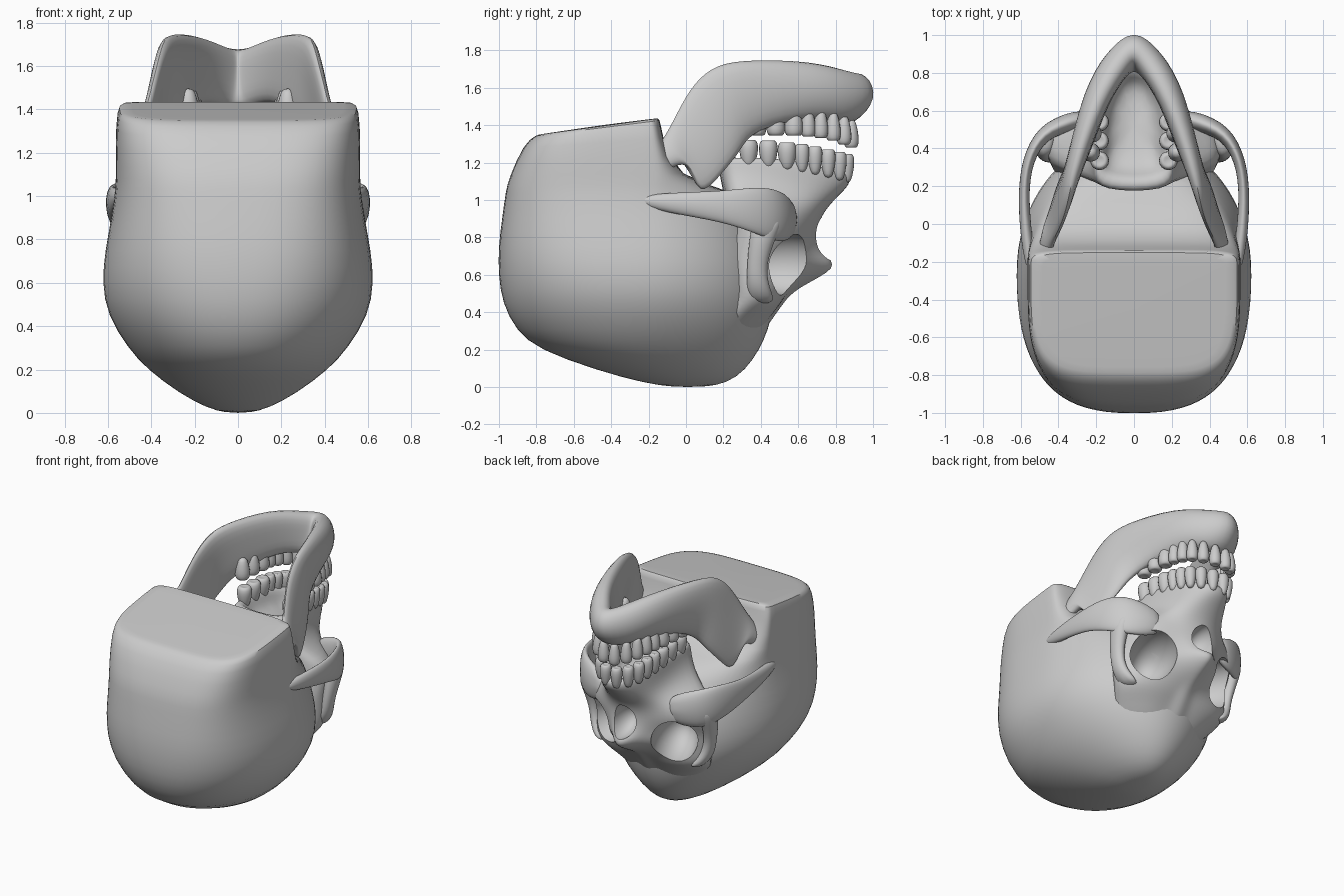
import bpy, bmesh, math
from mathutils import Vector

if "Cube" in bpy.data.objects:
    bpy.data.objects.remove(bpy.data.objects["Cube"])

UP = Vector((0, 0, 1))


def loft(name, groups, subdiv=2):
    """Skin closed rings of points into capped tubes, one tube per group."""
    bm = bmesh.new()
    for rings in groups:
        vs = [[bm.verts.new(p) for p in r] for r in rings]
        n = len(vs[0])
        for a, b in zip(vs, vs[1:]):
            for i in range(n):
                j = (i + 1) % n
                bm.faces.new((a[i], a[j], b[j], b[i]))
        bm.faces.new(vs[0])
        bm.faces.new(vs[-1])
    bmesh.ops.recalc_face_normals(bm, faces=bm.faces)
    me = bpy.data.meshes.new(name)
    bm.to_mesh(me)
    bm.free()
    ob = bpy.data.objects.new(name, me)
    bpy.context.collection.objects.link(ob)
    m = ob.modifiers.new("smooth", 'SUBSURF')
    m.levels = m.render_levels = subdiv
    return ob


def finish(ob, cutters=(), angle=40):
    """Cut, apply the modifiers and shade smooth."""
    for c in cutters:
        m = ob.modifiers.new("cut", 'BOOLEAN')
        m.operation, m.solver, m.object = 'DIFFERENCE', 'EXACT', c
    bpy.ops.object.select_all(action='DESELECT')
    ob.select_set(True)
    bpy.context.view_layer.objects.active = ob
    bpy.ops.object.convert(target='MESH')
    bpy.ops.object.shade_smooth_by_angle(angle=math.radians(angle))


def oval(c, a, b, n=8):
    return [Vector(c) + Vector(a) * math.cos(t) + Vector(b) * math.sin(t)
            for t in (2 * math.pi * i / n for i in range(n))]


def flip(rings):
    return [[Vector((-p[0], p[1], p[2])) for p in r] for r in rings]


def inward(path, i):
    """Horizontal unit vector across a path, pointing to the inside."""
    a, b = path[max(0, i - 1)], path[min(len(path) - 1, i + 1)]
    return Vector((b[1] - a[1], a[0] - b[0], 0)).normalized()


def ellipsoid(name, loc, size, turn=0):
    bpy.ops.mesh.primitive_uv_sphere_add(segments=32, ring_count=20, location=loc,
                                         rotation=(0, 0, turn))
    ob = bpy.context.object
    ob.name, ob.scale, ob.hide_render = name, size, True
    return ob


# Cutters for the eye sockets and the nose opening
cutters = [ellipsoid("socket_cutter", (s * 0.285, 0.54, 0.655), (0.15, 0.27, 0.165), -s * 0.35)
           for s in (1, -1)]
cutters.append(ellipsoid("nose_cutter", (0, 0.74, 0.79), (0.09, 0.17, 0.115)))

# Cranium: z, half width, back y, front y
levels = [(0, .05, -.07, .1), (.02, .14, -.22, .22), (.09, .27, -.48, .32), (.2, .42, -.79, .395),
          (.3, .51, -.91, .44), (.45, .605, -.985, .48), (.6, .63, -1.005, .48),
          (.75, .615, -1.005, .45), (.9, .585, -.985, .4), (1.05, .565, -.965, .3),
          (1.11, .565, -.95, -.06), (1.36, .565, -.87, -.13), (1.44, .55, -.8, -.14)]
rings = []
for z, w, yb, yf in levels:
    yc = -0.25 * min(1, z / 0.2)
    ring = []
    for i in range(40):
        t = 2 * math.pi * (i + 0.5) / 40
        c, s = math.cos(t), math.sin(t)
        n = (2 if z < 1.06 else 6) if s > 0 else 2 + .3 * z + .9 * z * z
        x = math.copysign(abs(c) ** (2 / n), c) * w
        y = yc + abs(s) ** (2 / n) * ((yf - yc) if s > 0 else (yb - yc))
        tilt = 0.13 * (y + 0.13) * max(0, z - 1.25) / 0.18
        ring.append(Vector((x, y, z + tilt)))
    rings.append(ring)
mid = Vector((0, -.45, 1.4))
top = rings[-1]
rings += [[p.lerp(mid, k) for p in top] for k in (.06, .45, .85)]
finish(loft("cranium", [rings], 1), cutters[:2])

# Face: z, midline y, nose half width, cheek y, side x, side y
face = [(.24, .38, .07, .3, .3, .18), (.36, .47, .07, .41, .38, .28), (.45, .53, .07, .5, .46, .39),
        (.53, .6, .05, .51, .48, .39), (.64, .84, .03, .52, .48, .38), (.71, .74, .09, .53, .48, .38),
        (.82, .71, .12, .59, .5, .42), (.92, .73, .12, .57, .48, .42), (1.02, .82, .11, .54, .29, .3),
        (1.16, .89, .1, .52, .22, .27)]
rings = []
for z, yn, w, yc, xs, ys in face:
    half = [(0, yn), (w, yn - .03), (w + .08, (yn + yc) / 2), (max(.7 * xs, w + .11), yc),
            (xs, ys), (.85 * xs, ys - (.2 if z < 1 else .1))]
    half += [(-x, y) for x, y in reversed(half[1:])]
    rings.append([Vector((x, y, z - max(0, y - .5) * .2 * (z > 1.05))) for x, y in half])
# the gum ridge and the hollow palate repeat the last outline, shrunk
for scale, dz in ((1, .07), (.75, .07), (.62, -.06)):
    rings.append([Vector((p.x * scale, .5 + (p.y - .5) * scale, p.z + dz)) for p in rings[9]])
finish(loft("face", [rings]), cutters)
for c in cutters:
    bpy.data.objects.remove(c)

# Cheek arches: x, y, z, half height, half thickness
path = [(.53, -.28, 1.0, .02, .03), (.57, -.1, .985, .06, .035), (.59, .2, .965, .09, .03),
        (.55, .38, .945, .14, .035), (.46, .51, .91, .16, .05), (.23, .57, .89, .1, .06)]
arch = [oval(p[:3], inward(path, i) * p[4], UP * p[3]) for i, p in enumerate(path)]
finish(loft("cheek_arches", [arch, flip(arch)]), angle=60)

# Outer rims of the eye sockets: x, y, z, half size
path = [(.47, .45, .92, .08), (.48, .41, .8, .065), (.465, .375, .65, .045), (.44, .385, .53, .055),
        (.36, .41, .44, .07)]
rim = [oval(p[:3], (p[3] * .85, 0, 0), (0, p[3] * 1.2, 0)) for p in path]
finish(loft("socket_rims", [rim, flip(rim)]), angle=60)

# Jaw: lower border x, y, z and tooth border x, y, z, from chin to hinge
jaw = [(0, 1.0, 1.68, 0, .92, 1.4), (.11, .91, 1.69, .12, .87, 1.4), (.24, .7, 1.75, .22, .7, 1.44),
       (.36, .3, 1.76, .32, .36, 1.37), (.38, .13, 1.72, .38, .3, 1.25),
       (.4, .02, 1.6, .42, .2, 1.13), (.44, -.06, 1.43, .45, .08, .99),
       (.47, -.12, 1.32, .47, .03, 1.23), (.49, -.2, 1.22, .49, -.1, 1.15),
       (.52, -.31, 1.12, .52, -.22, 1.07)]
half = []
for i, s in enumerate(jaw):
    low, high = Vector(s[:3]), Vector(s[3:])
    nrm = inward(jaw, i) if i else Vector((0, -1, 0))
    thick = max(.05, .14 - .018 * i)
    bulge = nrm * (.12 if i == 0 else .06 if i < 3 else .025)
    mid = (low + high) / 2 - bulge
    half.append([low, mid, high] + [p + nrm * thick for p in (high, mid + bulge, low)])
finish(loft("jaw", [list(reversed(flip(half[1:]))) + half]), angle=50)

# Teeth: one crown shape set along the dental arch, front to back
arch_xy = [(.043, .86), (.11, .82), (.152, .76), (.17, .69), (.18, .62), (.182, .54), (.183, .44),
           (.182, .335)]
crown = [(-.1, .5), (-.055, .85), (0, 1.1), (.04, 1.05), (.06, .75), (.05, .3)]


def teeth(name, side):
    groups = []
    for i, (x, y) in enumerate(arch_xy):
        u = (y - .335) / .525
        r = .041 if i < 5 else .052
        z = 1.265 - .075 * u ** 2
        if side < 0:
            x, y, z = x * (1.26 - .26 * u), y * .96 + .058, 1.4 - .065 * u ** 4
        tooth = [oval((x, y, z + side * h), (r * k, 0, 0), (0, r * k, 0)) for h, k in crown]
        groups += [tooth, flip(tooth)]
    finish(loft(name, groups, 1), angle=60)


teeth("upper_teeth", 1)
teeth("lower_teeth", -1)
